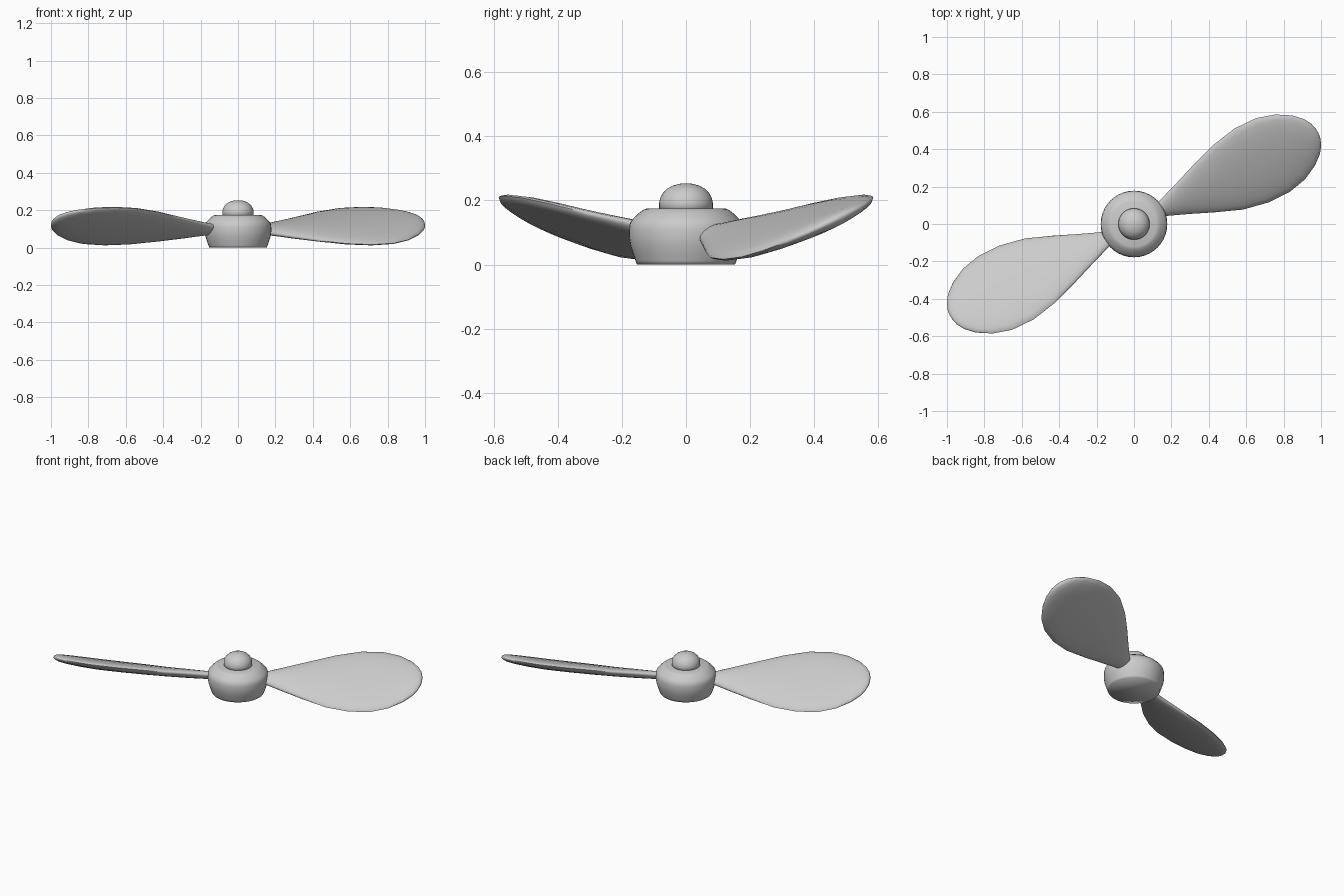
import bpy, math
from mathutils import Vector, Matrix

if "Cube" in bpy.data.objects:
    bpy.data.objects.remove(bpy.data.objects["Cube"])


def make_object(name, verts, faces, angle):
    mesh = bpy.data.meshes.new(name)
    mesh.from_pydata(verts, [], faces)
    obj = bpy.data.objects.new(name, mesh)
    bpy.context.collection.objects.link(obj)
    bpy.ops.object.select_all(action='DESELECT')
    obj.select_set(True)
    bpy.context.view_layer.objects.active = obj
    bpy.ops.object.shade_smooth_by_angle(angle=math.radians(angle))
    return obj


def loft(name, rings, angle=40):
    # Skin equal-sized rings and close both ends
    n = len(rings[0])
    verts = [p for ring in rings for p in ring]
    faces = [(r * n + i, r * n + (i + 1) % n, (r + 1) * n + (i + 1) % n, (r + 1) * n + i)
             for r in range(len(rings) - 1) for i in range(n)]
    faces.append(tuple(reversed(range(n))))
    faces.append(tuple(range(len(verts) - n, len(verts))))
    return make_object(name, verts, faces, angle)


def lathe(name, profile, n=40):
    return loft(name, [[(r * math.cos(2 * math.pi * i / n), r * math.sin(2 * math.pi * i / n), z)
                        for i in range(n)] for r, z in profile], 120)


# Hub and its domed cap
lathe("hub", [(0.153, 0), (0.158, 0.012), (0.166, 0.035), (0.174, 0.06), (0.178, 0.085),
              (0.178, 0.11), (0.175, 0.13), (0.165, 0.143), (0.148, 0.16),
              (0.133, 0.171), (0.122, 0.175)])
lathe("hub_cap", [(0.084, 0.165), (0.084, 0.192), (0.081, 0.207), (0.073, 0.222),
                  (0.060, 0.236), (0.042, 0.246), (0.022, 0.252), (0.004, 0.253)])

# Blade stations: distance out, leading and trailing offset, mid height, pitch slope, half thickness
stations = [
    (0.080, 0.025, -0.010, 0.096, 0.56, 0.020),
    (0.170, 0.052, -0.030, 0.097, 0.54, 0.023),
    (0.290, 0.100, -0.075, 0.098, 0.48, 0.026),
    (0.420, 0.153, -0.125, 0.100, 0.45, 0.028),
    (0.560, 0.205, -0.174, 0.105, 0.44, 0.030),
    (0.700, 0.238, -0.197, 0.112, 0.44, 0.031),
    (0.830, 0.240, -0.193, 0.119, 0.44, 0.031),
    (0.930, 0.215, -0.167, 0.127, 0.44, 0.029),
    (1.010, 0.173, -0.122, 0.135, 0.44, 0.026),
    (1.060, 0.128, -0.077, 0.141, 0.44, 0.022),
    (1.085, 0.090, -0.038, 0.145, 0.44, 0.016),
    (1.096, 0.055, -0.005, 0.146, 0.44, 0.009),
    (1.099, 0.030, 0.018, 0.146, 0.44, 0.003),
]
SECTION = 24
rings = []
for u, vl, vt, zc, slope, h in stations:
    mid = Vector((u, (vl + vt) / 2, zc))
    half = Vector((0, 1, slope)) * ((vl - vt) / 2)
    normal = Vector((1, 0, 0)).cross(half).normalized()
    rings.append([mid + half * math.cos(2 * math.pi * k / SECTION)
                  + normal * h * math.sin(2 * math.pi * k / SECTION) for k in range(SECTION)])

# Two opposite blades
sweep = math.radians(24.8)
for name, turn in (("right_blade", 0), ("left_blade", math.pi)):
    rot = Matrix.Rotation(sweep + turn, 3, 'Z')
    loft(name, [[rot @ p for p in ring] for ring in rings], 60)
